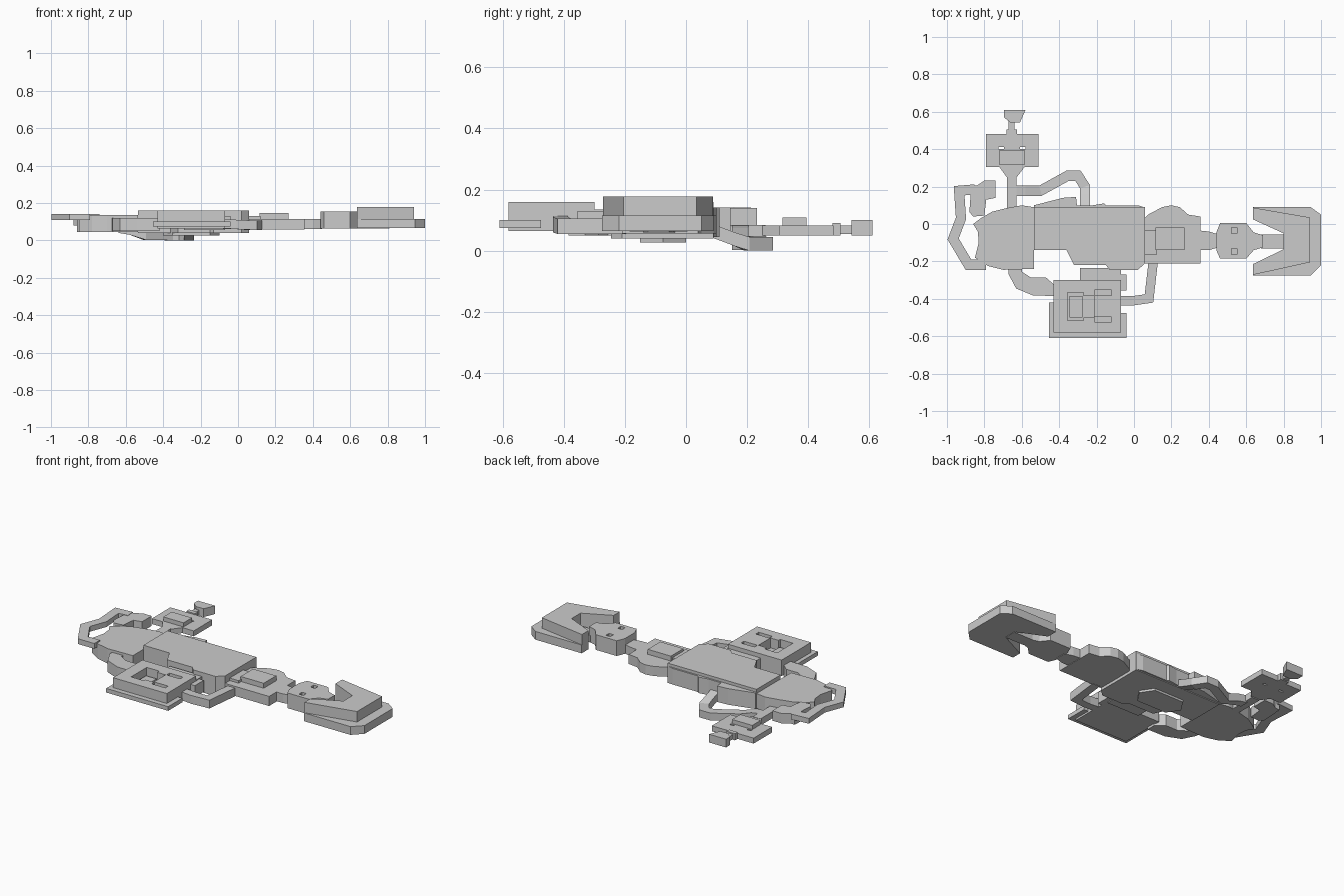
import bpy, bmesh
from mathutils import Vector

grey = bpy.data.materials.new("light_grey")
grey.diffuse_color = (0.6, 0.6, 0.6, 1)


def finish(name, bm):
    bmesh.ops.recalc_face_normals(bm, faces=bm.faces)
    me = bpy.data.meshes.new(name)
    bm.to_mesh(me)
    bm.free()
    me.materials.append(grey)
    ob = bpy.data.objects.new(name, me)
    bpy.context.collection.objects.link(ob)
    return ob


def prism(name, pts, z0, z1):
    """Extrude a plan outline from z0 to z1."""
    bm = bmesh.new()
    f = bm.faces.new([bm.verts.new((x, y, z0)) for x, y in pts])
    ext = bmesh.ops.extrude_face_region(bm, geom=[f])["geom"]
    for v in ext:
        if isinstance(v, bmesh.types.BMVert):
            v.co.z = z1
    return finish(name, bm)


def rect(x0, x1, y0, y1):
    return [(x0, y0), (x1, y0), (x1, y1), (x0, y1)]


def box(name, x0, x1, y0, y1, z0, z1):
    return prism(name, rect(x0, x1, y0, y1), z0, z1)


def cut(ob, pts, z0, z1):
    """Sink a recess or hole with the given plan outline."""
    c = prism("cutter", pts, z0, z1)
    c.hide_render = True
    m = ob.modifiers.new("cut", 'BOOLEAN')
    m.operation, m.object, m.solver = 'DIFFERENCE', c, 'EXACT'
    bpy.context.view_layer.objects.active = ob
    bpy.ops.object.modifier_apply(modifier="cut")
    bpy.data.objects.remove(c)


def passage(name, path, w, h):
    """Rectangular tube with mitred corners along (x, y, floor z) points."""
    bm = bmesh.new()
    rings = []
    for i, p in enumerate(path):
        here = Vector(p[:2])
        dirs = []
        if i > 0:
            dirs.append((here - Vector(path[i - 1][:2])).normalized())
        if i < len(path) - 1:
            dirs.append((Vector(path[i + 1][:2]) - here).normalized())
        t = sum(dirs, Vector((0, 0))).normalized()
        n = Vector((-t.y, t.x)) * (w / 2 / max(t.dot(dirs[0]), 0.5))
        a, b = here + n, here - n
        rings.append([bm.verts.new((q.x, q.y, z)) for q, z in
                      ((a, p[2]), (b, p[2]), (b, p[2] + h), (a, p[2] + h))])
    for r, s in zip(rings, rings[1:]):
        for k in range(4):
            bm.faces.new((r[k], r[(k + 1) % 4], s[(k + 1) % 4], s[k]))
    bm.faces.new(rings[0])
    bm.faces.new(rings[-1])
    return finish(name, bm)


# Central hall: tall core, lower side layer, floor plate underneath
prism("central_hall", [
    (-.535, .09), (-.535, -.14), (-.36, -.14), (-.32, -.22), (-.15, -.22), (-.13, -.245),
    (.02, -.245), (.06, -.21), (.06, .09)], .04, .16)
prism("hall_side_layer", [
    (-.535, .06), (-.535, .1), (-.38, .14), (-.31, .145), (-.305, .1), (-.22, .1),
    (-.16, .11), (-.15, .1), (.02, .1), (.06, .088), (.06, .06)], .045, .142)
prism("hall_floor_plate", [
    (-.4, -.075), (-.35, -.15), (-.15, -.15), (-.1, -.075), (-.15, 0), (-.35, 0)], .027, .045)

# Left room
prism("left_room", [
    (-.535, .09), (-.6, .1), (-.68, .085), (-.76, .065), (-.82, .03), (-.86, 0), (-.835, -.04),
    (-.83, -.1), (-.85, -.18), (-.78, -.225), (-.7, -.245), (-.535, -.24)], .045, .135)
prism("left_annex", [
    (-.87, .205), (-.84, .205), (-.8, .232), (-.74, .232), (-.74, .14), (-.79, .13),
    (-.80, .045), (-.86, .04), (-.88, .065)], .08, .14)
passage("left_outer_passage", [
    (-.85, .185, .11), (-.935, .178, .11), (-.925, .03, .11), (-.967, -.08, .11),
    (-.885, -.218, .11), (-.79, -.218, .11)], .054, .032)

# Lower left bend towards the cargo room
prism("lower_left_bend", [
    (-.675, -.22), (-.67, -.27), (-.63, -.345), (-.54, -.382), (-.42, -.385), (-.42, -.33),
    (-.47, -.287), (-.55, -.287), (-.6, -.255), (-.6, -.22)], .05, .12)

# Cargo room: base plate, box with sunken bays and slots, link to the hall
box("cargo_base_plate", -.455, -.04, -.61, -.475, .075, .1)
box("cargo_base_side", -.455, -.40, -.48, -.42, .075, .1)
cargo = box("cargo_room", -.43, -.07, -.58, -.3, .064, .16)
cut(cargo, [(-.355, -.515), (-.27, -.515), (-.27, -.5), (-.215, -.5), (-.215, -.385),
            (-.27, -.385), (-.27, -.365), (-.355, -.365)], .1, .2)
for y in (-.51, -.368):
    cut(cargo, rect(-.21, -.12, y - .014, y + .014), .1, .2)
box("cargo_bay_bench", -.345, -.275, -.5, -.385, .095, .12)
box("cargo_link", -.29, -.07, -.31, -.235, .055, .135)
box("cargo_link_side", -.08, -.04, -.355, -.27, .06, .13)

# Passage from the cargo room to the right room
passage("cargo_right_passage", [
    (-.08, -.411, .065), (-.01, -.411, .06), (.08, -.398, .055), (.103, -.2, .055)], .05, .05)

# Right room with raised bed
prism("right_room", [
    (.055, -.21), (.355, -.21), (.355, .04), (.29, .05), (.245, .09), (.2, .1), (.15, .09),
    (.075, .05), (.055, .03)], .057, .115)
box("right_room_bed", .115, .27, -.14, -.02, .1, .145)
box("right_room_bed_foot", .055, .12, -.165, -.035, .1, .13)

# Neck, head room and short link
prism("right_neck", [
    (.35, -.14), (.4, -.14), (.45, -.125), (.45, -.055), (.4, -.04), (.35, -.035)], .06, .115)
head = prism("head_room", [
    (.46, .005), (.6, .005), (.64, -.045), (.69, -.06), (.69, -.125), (.64, -.14),
    (.6, -.185), (.46, -.185), (.44, -.14), (.44, -.045)], .063, .155)
for y in (-.035, -.147):
    cut(head, rect(.52, .55, y - .015, y + .015), .115, .2)
box("head_link", .68, .81, -.13, -.055, .063, .105)

# End room: two stacked tiers around an open mouth
mouth = [(.635, -.215), (.8, -.135), (.8, -.05), (.635, .025)]
prism("end_room_lower", [
    (.635, .09), (.945, .09), (1, .05), (1, -.22), (.945, -.275), (.635, -.275)] + mouth,
    .065, .115)
prism("end_room_upper", [
    (.635, .088), (.94, .035), (.94, -.205), (.635, -.272)] + mouth, .11, .178)

# Upper shaft and sunken loop passage
box("upper_shaft", -.68, -.627, .06, .26, .045, .085)
passage("loop_passage", [
    (-.64, .178, .04), (-.58, .178, .03), (-.5, .178, .003), (-.355, .258, 0), (-.3, .258, 0),
    (-.262, .2, 0), (-.262, .16, .015), (-.262, .08, .045)], .054, .045)

# Upper room with raised block, funnel entry and slits
upper = prism("upper_room", [
    (-.79, .305), (-.72, .305), (-.68, .25), (-.627, .25), (-.585, .305), (-.51, .305),
    (-.51, .482), (-.79, .482)], .05, .083)
for x in (-.71, -.595):
    cut(upper, rect(x - .014, x + .014, .4, .412), 0, .2)
box("upper_room_block", -.72, -.585, .315, .395, .08, .108)

# Tip of the upper arm
box("tip_stem_wide", -.682, -.625, .48, .506, .05, .09)
box("tip_stem_narrow", -.67, -.64, .5, .55, .055, .083)
prism("tip_room", [
    (-.695, .61), (-.58, .61), (-.61, .542), (-.66, .542), (-.695, .57)], .05, .1)
